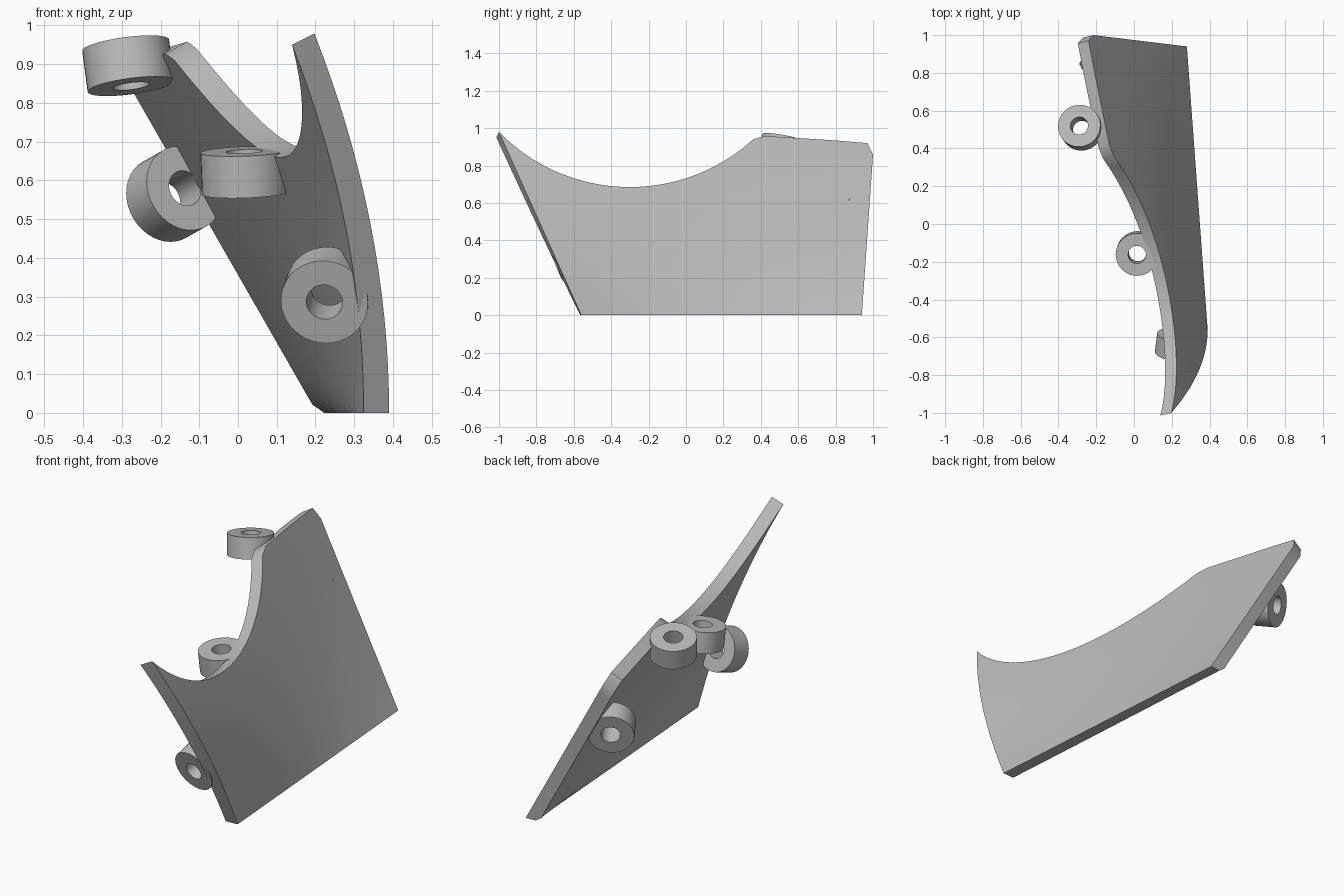
import bpy, bmesh, math
from mathutils import Vector

old = bpy.data.objects.get("Cube")
if old:
    bpy.data.objects.remove(old, do_unlink=True)

grey = bpy.data.materials.new("plain grey")
grey.use_nodes = True
GREY = (0.5, 0.5, 0.5, 1)
grey.diffuse_color = GREY
grey.node_tree.nodes["Principled BSDF"].inputs["Base Color"].default_value = GREY


def finish(bm, name, angle):
    bmesh.ops.recalc_face_normals(bm, faces=bm.faces)
    me = bpy.data.meshes.new(name)
    bm.to_mesh(me)
    bm.free()
    ob = bpy.data.objects.new(name, me)
    bpy.context.collection.objects.link(ob)
    me.materials.append(grey)
    bpy.ops.object.select_all(action='DESELECT')
    ob.select_set(True)
    bpy.context.view_layer.objects.active = ob
    bpy.ops.object.shade_smooth_by_angle(angle=math.radians(angle))
    return ob


# Outer skin: ruled between a bulging front edge and a straight back edge
def skin_x(y, z):
    y_front = -0.56 - 0.4536 * z
    y_back = 0.94 + 0.07 * z
    t = (y - y_front) / (y_back - y_front)
    return (1 - t) * (0.39 - 0.2 * z * z) + t * (0.28 - 0.575 * z)


def skin_normal(y, z, e=0.005):
    dy = (skin_x(y + e, z) - skin_x(y - e, z)) / (2 * e)
    dz = (skin_x(y, z + e) - skin_x(y, z - e)) / (2 * e)
    return Vector((1, -dy, -dz)).normalized()


# Top outline: a scooped arc, then a nearly flat stretch with a clipped corner
def arc_z(y):
    return 1.665 - math.sqrt(0.98 ** 2 - (y + 0.3) ** 2)


ARC_STEPS, ROWS, THICK = 28, 16, 0.066
top = [(y, arc_z(y)) for y in (-1 + 1.36 * i / ARC_STEPS for i in range(ARC_STEPS + 1))]
top += [(0.42, 0.958), (0.6, 0.947), (0.8, 0.934), (0.97, 0.92), (1.0, 0.86)]

bm = bmesh.new()
outer, inner = [], []
for y_top, z_top in top:
    y_low = -0.56 + 1.5 * (y_top + 1) / 2
    out_col, in_col = [], []
    for r in range(ROWS + 1):
        v = r / ROWS
        y, z = y_low + (y_top - y_low) * v, z_top * v
        p = Vector((skin_x(y, z), y, z))
        q = p - skin_normal(y, z) * THICK
        q.z = max(q.z, 0)
        out_col.append(bm.verts.new(p))
        in_col.append(bm.verts.new(q))
    outer.append(out_col)
    inner.append(in_col)

for c in range(len(top) - 1):
    for grid in (outer, inner):
        for r in range(ROWS):
            bm.faces.new((grid[c][r], grid[c + 1][r], grid[c + 1][r + 1], grid[c][r + 1]))
    for r in (0, ROWS):
        bm.faces.new((outer[c][r], outer[c + 1][r], inner[c + 1][r], inner[c][r]))
for c in (0, -1):
    for r in range(ROWS):
        bm.faces.new((outer[c][r], outer[c][r + 1], inner[c][r + 1], inner[c][r]))
finish(bm, "curved_panel", 30)


# Mounting bosses: short tubes between two end centres
def boss(name, start, end, radius=0.113, bore=0.047, sides=40):
    a, b = Vector(start), Vector(end)
    turn = (b - a).to_track_quat('Z', 'Y')
    bm = bmesh.new()
    rings = []
    for centre, rad in ((a, bore), (a, radius), (b, radius), (b, bore)):
        rings.append([bm.verts.new(centre + turn @ Vector((
            rad * math.cos(math.tau * i / sides), rad * math.sin(math.tau * i / sides), 0)))
            for i in range(sides)])
    for k in range(4):
        p, q = rings[k], rings[(k + 1) % 4]
        for i in range(sides):
            j = (i + 1) % sides
            bm.faces.new((p[i], p[j], q[j], q[i]))
    finish(bm, name, 30)


boss("upper_back_boss", (-0.276, 0.50, 0.843), (-0.29, 0.52, 0.949))
boss("middle_boss", (0.02, -0.15, 0.567), (0.016, -0.162, 0.675))
boss("lower_back_boss", (-0.19, 0.9, 0.55), (-0.137, 0.81, 0.58))
boss("lower_front_boss", (0.235, -0.59, 0.322), (0.223, -0.69, 0.286))
